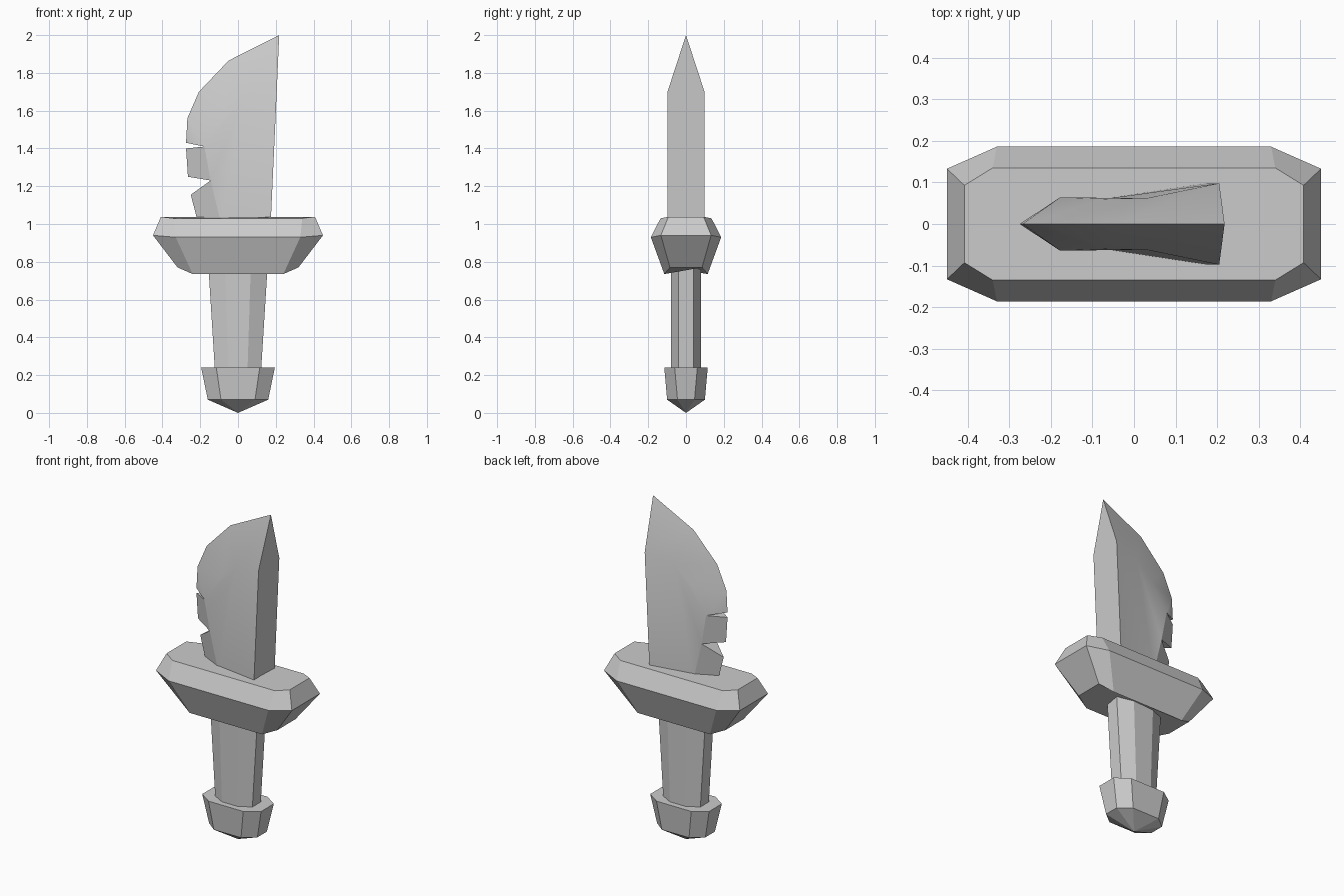
import bpy
import math

cube = bpy.data.objects.get("Cube")
if cube:
    bpy.data.objects.remove(cube, do_unlink=True)

steel = bpy.data.materials.new("plain grey")
steel.use_nodes = True
GREY = (0.6, 0.6, 0.6, 1.0)
steel.diffuse_color = GREY
for node in steel.node_tree.nodes:
    if node.type == 'BSDF_PRINCIPLED':
        node.inputs["Base Color"].default_value = GREY
        node.inputs["Roughness"].default_value = 0.8


def make_object(name, verts, faces):
    mesh = bpy.data.meshes.new(name)
    mesh.from_pydata(verts, [], faces)
    mesh.materials.append(steel)
    mesh.update()
    obj = bpy.data.objects.new(name, mesh)
    bpy.context.collection.objects.link(obj)
    return obj


def octagon(x_end, x_side, y_side, y_end, z_side, z_end):
    """Chamfered rectangle, counter-clockwise; ends and sides may differ in height."""
    quarter = [(x_end, y_end, z_end), (x_side, y_side, z_side)]
    right_back = quarter
    left_back = [(-x, y, z) for x, y, z in reversed(quarter)]
    return right_back + left_back + [(-x, -y, z) for x, y, z in right_back + left_back]


def loft(name, rings, tip=None):
    """Skin octagon rings from bottom to top; an optional tip closes the bottom."""
    n = len(rings[0])
    verts = [v for ring in rings for v in ring]
    faces = []
    for r in range(len(rings) - 1):
        for i in range(n):
            j = (i + 1) % n
            faces.append((r * n + i, r * n + j, (r + 1) * n + j, (r + 1) * n + i))
    faces.append(tuple(range(len(verts) - n, len(verts))))
    if tip:
        verts.append(tip)
        faces += [((i + 1) % n, i, len(verts) - 1) for i in range(n)]
    else:
        faces.append(tuple(reversed(range(n))))
    return make_object(name, verts, faces)


# Pommel with a shallow pointed base
loft("pommel", [octagon(0.16, 0.09, 0.10, 0.045, 0.07, 0.07),
                octagon(0.195, 0.115, 0.115, 0.06, 0.24, 0.24)], tip=(0, 0, 0))

# Tapered grip
loft("grip", [octagon(0.122, 0.05, 0.08, 0.04, 0.22, 0.22),
              octagon(0.157, 0.068, 0.08, 0.04, 0.78, 0.78)])

# Crossguard, its ends swept up slightly
loft("crossguard", [octagon(0.32, 0.24, 0.115, 0.085, 0.735, 0.77),
                    octagon(0.45, 0.33, 0.186, 0.133, 0.93, 0.94),
                    octagon(0.408, 0.34, 0.135, 0.093, 1.03, 1.038)])

# Blade: sharp outline on the centre plane, and the bevel line on each flank
edge = {"tip": (0.218, 2.0), "curve_a": (-0.05, 1.865), "curve_b": (-0.207, 1.70),
        "curve_c": (-0.268, 1.56), "nick_top": (-0.275, 1.43),
        "nick_low": (-0.275, 1.40), "notch_top": (-0.265, 1.25),
        "notch_low": (-0.25, 1.155), "heel": (-0.21, 1.0)}
flank = {"spine": (0.205, 0.098, 1.70), "bevel_a": (0.03, 0.062, 1.66),
         "bevel_b": (-0.07, 0.06, 1.57), "nick": (-0.178, 0.064, 1.41),
         "notch": (-0.145, 0.06, 1.23), "inner_heel": (-0.09, 0.058, 1.0),
         "spine_heel": (0.173, 0.098, 1.0)}

verts, index = [], {}
for key, (x, z) in edge.items():
    index[key] = len(verts)
    verts.append((x, 0, z))
for key, (x, y, z) in flank.items():
    for side, sign in (("front", -1), ("back", 1)):
        index[key, side] = len(verts)
        verts.append((x, sign * y, z))

# Faces of one flank, listed as seen from the front and mirrored to the back
flank_faces = ["tip curve_a bevel_a spine", "curve_a curve_b bevel_b bevel_a",
               "curve_b curve_c bevel_b", "curve_c nick bevel_b",
               "curve_c nick_top nick", "nick_low notch_top notch nick",
               "notch_low heel inner_heel notch",
               "bevel_a bevel_b nick", "bevel_a nick notch",
               "bevel_a notch inner_heel", "bevel_a inner_heel spine_heel spine"]
faces = []
for side in ("front", "back"):
    for row in flank_faces:
        ids = [index[k] if k in index else index[k, side] for k in row.split()]
        faces.append(tuple(ids if side == "front" else reversed(ids)))


def across(keys):
    """Face spanning both flanks, from (name, side) pairs or edge names."""
    faces.append(tuple(index[k] for k in keys))


F, B = "front", "back"
across(["tip", ("spine", F), ("spine_heel", F), ("spine_heel", B), ("spine", B)])
across(["nick_top", ("nick", B), ("nick", F)])
across(["nick_low", ("nick", F), ("nick", B)])
across(["notch_top", ("notch", B), ("notch", F)])
across(["notch_low", ("notch", F), ("notch", B)])
across(["heel", ("inner_heel", B), ("spine_heel", B), ("spine_heel", F), ("inner_heel", F)])
blade = make_object("blade", verts, faces)

# Soften only the shallow creases of the blade flanks
bpy.ops.object.select_all(action='DESELECT')
blade.select_set(True)
bpy.context.view_layer.objects.active = blade
bpy.ops.object.shade_smooth_by_angle(angle=math.radians(20))
